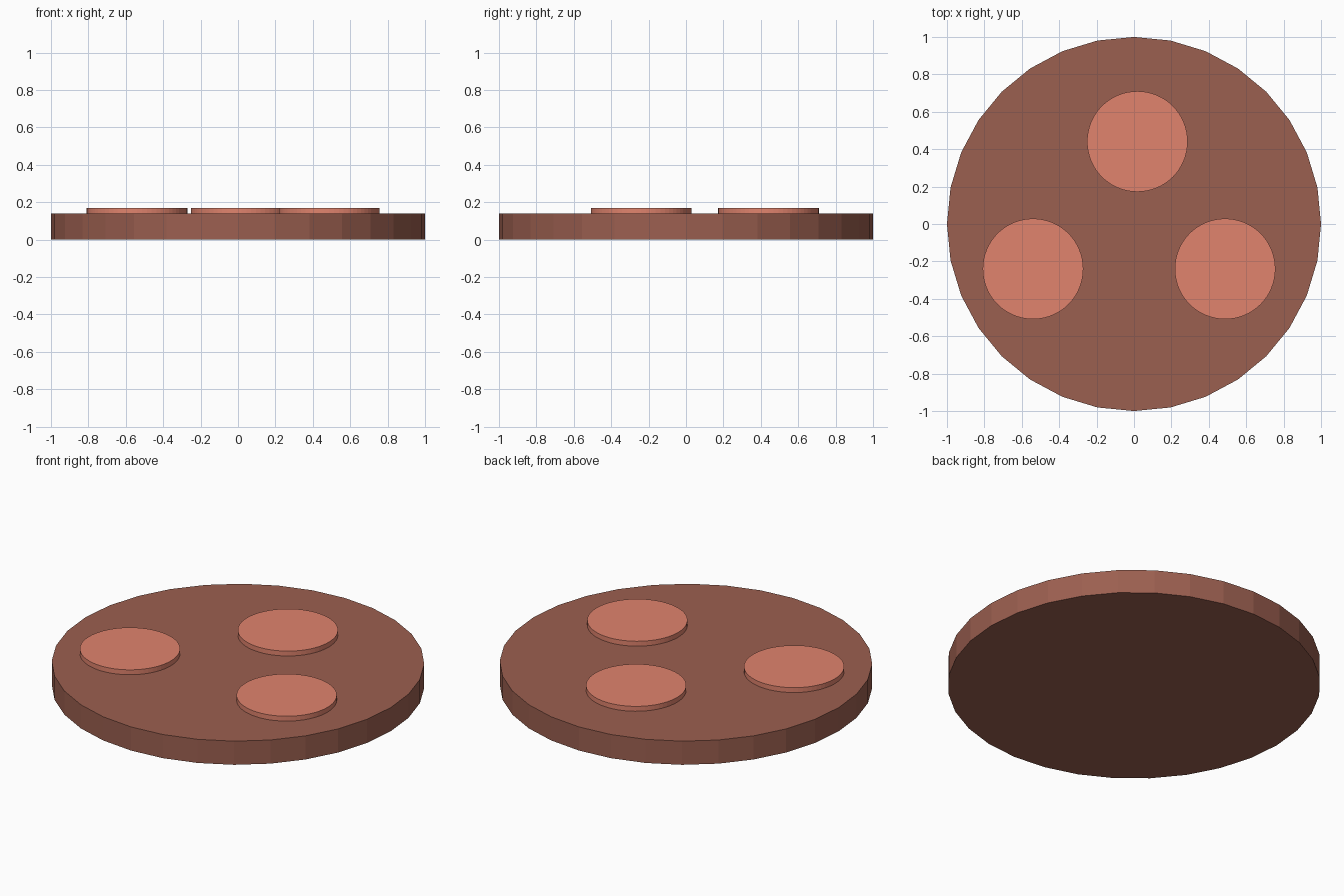
import bpy

if "Cube" in bpy.data.objects:
    bpy.data.objects.remove(bpy.data.objects["Cube"])


def material(name, color):
    mat = bpy.data.materials.new(name)
    mat.diffuse_color = (*color, 1.0)
    mat.use_nodes = True
    mat.node_tree.nodes["Principled BSDF"].inputs["Base Color"].default_value = mat.diffuse_color
    return mat


def disc(name, x, y, z0, z1, radius, sides, mat):
    """Flat-shaded upright disc between two heights."""
    bpy.ops.mesh.primitive_cylinder_add(
        vertices=sides, radius=radius, depth=z1 - z0,
        location=(x, y, (z0 + z1) / 2))
    obj = bpy.context.object
    obj.name = name
    obj.data.materials.append(mat)
    return obj


brown = material("base_brown", (0.33, 0.115, 0.08))
salmon = material("pad_salmon", (0.75, 0.23, 0.155))

# Low-poly round base
disc("round_base", 0, 0, 0, 0.14, 1.0, 32, brown)

# Three raised round pads
for i, (x, y) in enumerate([(0.018, 0.441), (-0.54, -0.24), (0.487, -0.24)], 1):
    disc(f"raised_pad_{i}", x, y, 0.13, 0.169, 0.269, 64, salmon)
